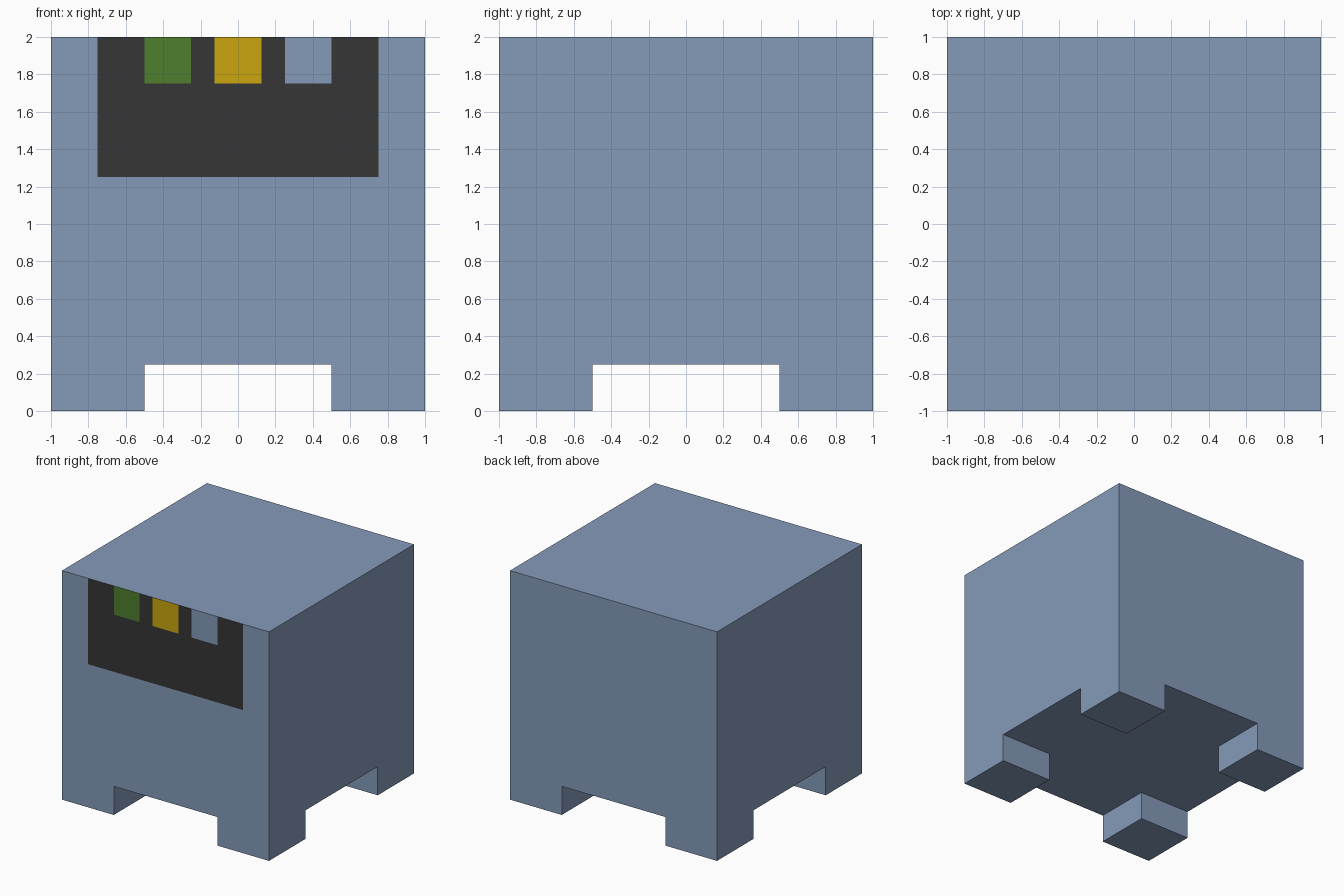
import bpy, bmesh
from mathutils import Vector

if "Cube" in bpy.data.objects:
    bpy.data.objects.remove(bpy.data.objects["Cube"])


def material(name, rgb):
    """Flat colour given as sRGB 0-255, stored as linear."""
    lin = [(c / 255 / 12.92 if c <= 10 else ((c / 255 + 0.055) / 1.055) ** 2.4) for c in rgb]
    m = bpy.data.materials.new(name)
    m.diffuse_color = (*lin, 1)
    m.use_nodes = True
    m.node_tree.nodes["Principled BSDF"].inputs["Base Color"].default_value = m.diffuse_color
    return m


BODY, DARK, GREEN, YELLOW = range(4)
mats = [material("blue_grey", (133, 154, 185)), material("dark_grey", (54, 54, 54)),
        material("green", (78, 126, 46)), material("yellow", (202, 166, 14))]


def cut(bm, direction, axis, values):
    """Slice the faces pointing in one direction at the given coordinates."""
    for v in values:
        faces = [f for f in bm.faces if f.normal.dot(direction) > 0.9]
        edges = {e for f in faces for e in f.edges}
        verts = {p for f in faces for p in f.verts}
        co, no = Vector((0, 0, 0)), Vector((0, 0, 0))
        co[axis], no[axis] = v, 1
        bmesh.ops.bisect_plane(bm, geom=faces + list(edges) + list(verts),
                               plane_co=co, plane_no=no, dist=1e-5)
        bm.normal_update()


bm = bmesh.new()

# Body block above the feet
bmesh.ops.create_cube(bm, size=2)
for v in bm.verts:
    v.co.z = 2 if v.co.z > 0 else 0.25
bm.normal_update()

# Four square corner feet, extruded from the underside
down = Vector((0, 0, -1))
cut(bm, down, 0, (-0.5, 0.5))
cut(bm, down, 1, (-0.5, 0.5))
corners = [f for f in bm.faces if f.normal.z < -0.9
           and all(abs(c) > 0.6 for c in f.calc_center_median().xy)]
feet = bmesh.ops.extrude_discrete_faces(bm, faces=corners)["faces"]
for f in feet:
    for v in f.verts:
        v.co.z = 0
bmesh.ops.remove_doubles(bm, verts=bm.verts, dist=1e-4)
bmesh.ops.recalc_face_normals(bm, faces=bm.faces)
bm.normal_update()

# Front panel with three coloured windows, cut into the front face
front = Vector((0, -1, 0))
cut(bm, front, 2, (1.25, 1.75))
cut(bm, front, 0, (-0.75, -0.5, -0.25, -0.125, 0.125, 0.25, 0.5, 0.75))
windows = ((-0.375, GREEN), (0, YELLOW), (0.375, BODY))
for f in bm.faces:
    c = f.calc_center_bounds()
    if f.normal.y < -0.9 and c.y < -0.99 and abs(c.x) < 0.75 and c.z > 1.25:
        f.material_index = DARK
        for x, colour in windows:
            if c.z > 1.75 and abs(c.x - x) < 0.05:
                f.material_index = colour

mesh = bpy.data.meshes.new("body_with_feet")
bm.to_mesh(mesh)
bm.free()
for m in mats:
    mesh.materials.append(m)
bpy.context.collection.objects.link(bpy.data.objects.new("body_with_feet", mesh))
